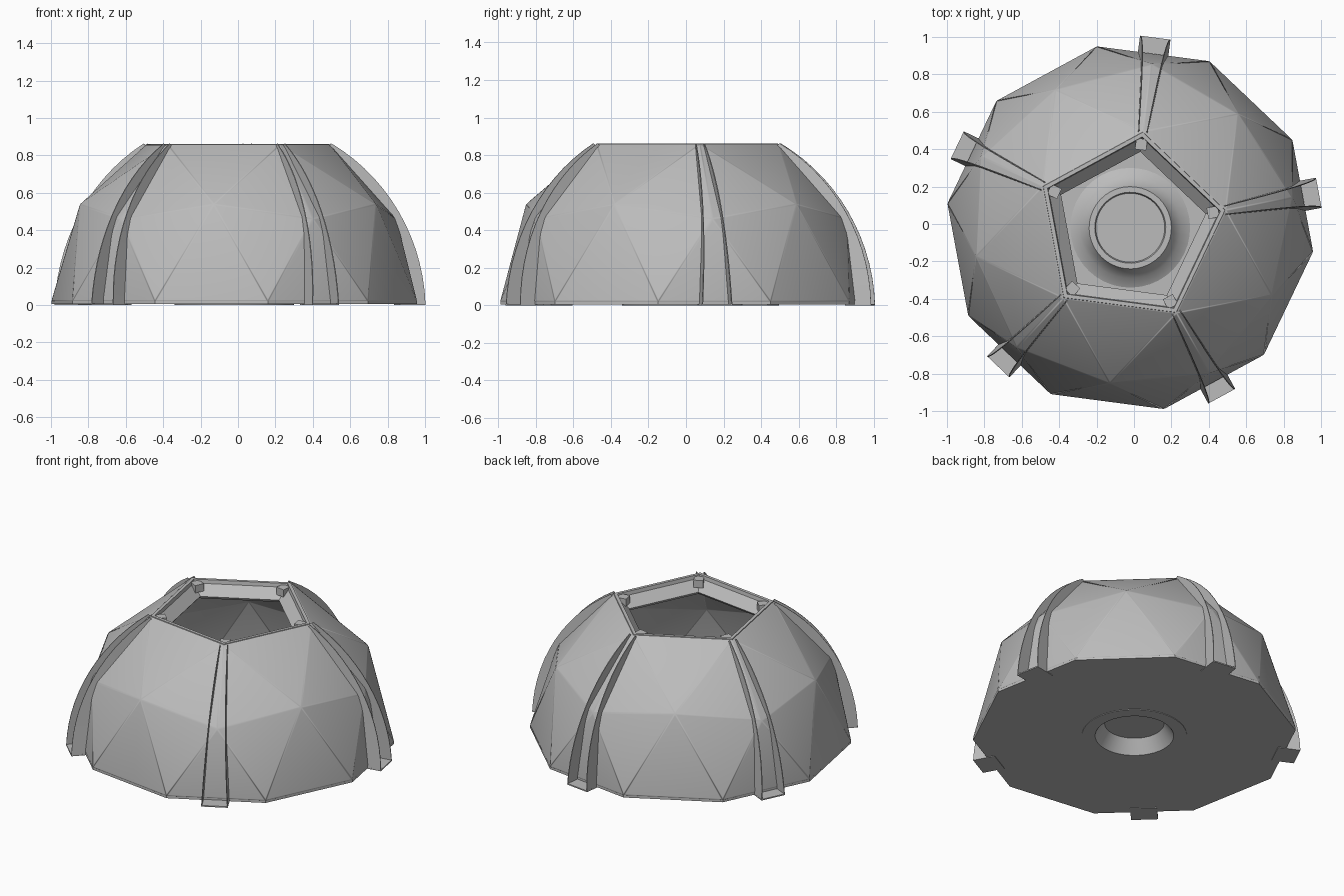
import bpy, bmesh, math
from mathutils import Matrix, Vector

old = bpy.data.objects.get("Cube")
if old:
    bpy.data.objects.remove(old)

R = 0.985                     # dome radius
BASE = 0.02                   # floor thickness
TURN = math.radians(10.5)     # direction of the first leg
STEP = math.radians(72)
PLACE = Matrix.Translation((-0.02, -0.02, 0)) @ Matrix.Rotation(TURN, 4, "Z")

grey = bpy.data.materials.new("plain grey")
grey.use_nodes = True
grey.diffuse_color = (0.5, 0.5, 0.5, 1)
grey.node_tree.nodes["Principled BSDF"].inputs["Base Color"].default_value = (0.5, 0.5, 0.5, 1)


def finish(name, bm, smooth=None):
    bmesh.ops.recalc_face_normals(bm, faces=bm.faces)
    mesh = bpy.data.meshes.new(name)
    bm.to_mesh(mesh)
    bm.free()
    mesh.materials.append(grey)
    obj = bpy.data.objects.new(name, mesh)
    bpy.context.collection.objects.link(obj)
    obj.matrix_world = PLACE
    if smooth:
        bpy.ops.object.select_all(action="DESELECT")
        obj.select_set(True)
        bpy.context.view_layer.objects.active = obj
        bpy.ops.object.shade_smooth_by_angle(angle=math.radians(smooth))
    return obj


def spin(name, profile, segs, phase=0, smooth=None):
    """Turn a closed profile of (radius, height, sides); sides 0 is round."""
    bm = bmesh.new()
    rings = []
    for r, z, sides in profile:
        ring = []
        for i in range(segs):
            a = math.tau * i / segs
            rad = r
            if sides:
                half = math.pi / sides
                rad = r * math.cos(half) / math.cos(a % (2 * half) - half)
            ring.append(bm.verts.new((rad * math.cos(a + phase), rad * math.sin(a + phase), z)))
        rings.append(ring)
    for k, ring in enumerate(rings):
        above = rings[(k + 1) % len(rings)]
        for i in range(segs):
            j = (i + 1) % segs
            bm.faces.new((ring[i], ring[j], above[j], above[i]))
    return finish(name, bm, smooth)


def box(bm, size, matrix):
    bmesh.ops.create_cube(bm, size=1, matrix=matrix @ Matrix.Diagonal((*size, 1)))


# Geodesic shell: hull of the vertex rings, opened at top and bottom
bm = bmesh.new()
for polar, count, start in ((31.717, 5, 0), (58.283, 5, 36), (63.435, 5, 0), (90, 10, 18)):
    p = math.radians(polar)
    for i in range(count):
        a = math.radians(start) + math.tau * i / count
        bm.verts.new((R * math.sin(p) * math.cos(a), R * math.sin(p) * math.sin(a),
                      BASE + R * math.cos(p)))
bmesh.ops.convex_hull(bm, input=bm.verts)
bm.normal_update()
caps = [f for f in bm.faces if abs(f.normal.z) > 0.98]
bmesh.ops.delete(bm, geom=caps, context="FACES")
bmesh.ops.inset_individual(bm, faces=bm.faces[:], thickness=0.014, depth=0.002)
shell = finish("dome_shell", bm, 35)
thick = shell.modifiers.new("thickness", "SOLIDIFY")
thick.thickness = 0.02
thick.offset = -1

# Floor slab with a round hole
spin("floor", [(R, 0.004, 10), (R, BASE, 10), (0.31, BASE, 0), (0.31, 0.004, 0)],
     40, math.radians(18))

# Central hatch: flared collar, inner lip and a recessed lid
spin("hatch_collar", [(0.32, 0.0, 0), (0.32, 0.025, 0), (0.27, 0.05, 0), (0.23, 0.10, 0),
                      (0.22, 0.12, 0), (0.19, 0.12, 0), (0.18, 0.09, 0), (0.24, 0.0, 0)],
     40, smooth=40)
bm = bmesh.new()
bmesh.ops.create_cone(bm, cap_ends=True, segments=40, radius1=0.19, radius2=0.19, depth=0.015,
                      matrix=Matrix.Translation((0, 0, 0.095)))
finish("hatch_lid", bm, 40)

# Pentagonal skylight rim with a sloping inner band
top = BASE + R * math.cos(math.radians(31.717))
spin("skylight_rim", [(0.52, top - 0.015, 5), (0.515, top + 0.004, 5), (0.49, top + 0.004, 5),
                      (0.485, top - 0.02, 5), (0.41, top - 0.08, 5), (0.43, top - 0.10, 5)], 5)

# Corner brackets under the rim
bm = bmesh.new()
for i in range(5):
    box(bm, (0.06, 0.06, 0.05),
        Matrix.Rotation(i * STEP, 4, "Z") @ Matrix.Translation((0.45, 0, top - 0.03)))
finish("corner_brackets", bm)

# Legs: two thin tapering fins on a foot plate, open between them
def leg_point(t, outer):
    polar = math.radians(90 - 58.283 * t)
    if outer:
        rad = 1.025 - 0.025 * t
        return Vector((rad * math.sin(polar), 0, rad * math.cos(polar) + 0.012 * t))
    low, mid, high = [Vector((R * math.sin(math.radians(d)) * s, 0,
                              BASE + R * math.cos(math.radians(d))))
                      for d, s in ((90, math.cos(math.radians(18))), (63.435, 1), (31.717, 1))]
    split = 0.456
    p = low.lerp(mid, t / split) if t < split else mid.lerp(high, (t - split) / (1 - split))
    p.z -= BASE * (1 - t)
    return p * 0.992


N = 14
for i in range(5):
    bm = bmesh.new()
    turn = Matrix.Rotation(i * STEP, 4, "Z")
    for side in (-1, 1):
        rows = []
        for k in range(N + 1):
            t = k / N
            w = 0.082 - 0.057 * t
            rows.append([bm.verts.new(turn @ (leg_point(t, out) + Vector((0, side * (w - d), 0))))
                         for out, d in ((0, 0), (1, 0), (1, 0.005), (0, 0.005))])
        for a, b in zip(rows, rows[1:]):
            for j in range(4):
                bm.faces.new((a[j], a[(j + 1) % 4], b[(j + 1) % 4], b[j]))
        bm.faces.new(rows[0])
        bm.faces.new(rows[-1])
    box(bm, (0.14, 0.164, 0.008), turn @ Matrix.Translation((0.955, 0, 0.004)))
    finish("leg_%d" % (i + 1), bm, 35)
